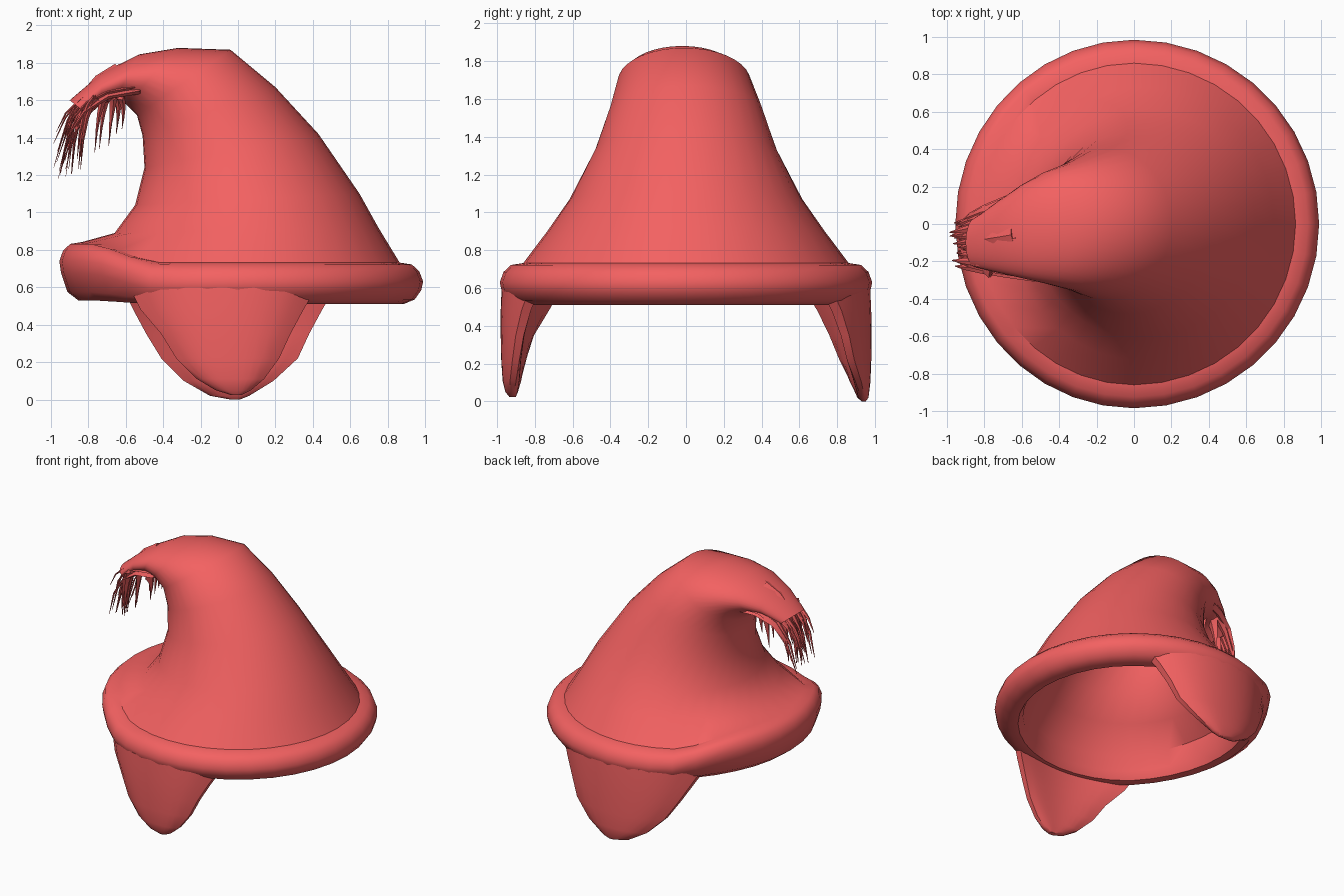
import bpy, bmesh, math, random
from mathutils import Vector

if "Cube" in bpy.data.objects:
    bpy.data.objects.remove(bpy.data.objects["Cube"])

random.seed(4)
mat = bpy.data.materials.new("red")
mat.diffuse_color = (0.9, 0.12, 0.12, 1)
mat.use_nodes = True
mat.node_tree.nodes["Principled BSDF"].inputs["Base Color"].default_value = mat.diffuse_color
N = 36


def loft(name, rings, angle=40):
    """Skin a list of closed point loops and cap both ends."""
    bm = bmesh.new()
    vs = [[bm.verts.new(p) for p in r] for r in rings]
    for a, b in zip(vs, vs[1:]):
        n = len(a)
        for i in range(n):
            j = (i + 1) % n
            bm.faces.new((a[i], a[j], b[j], b[i]))
    bm.faces.new(vs[0][::-1])
    bm.faces.new(vs[-1])
    bmesh.ops.recalc_face_normals(bm, faces=bm.faces)
    me = bpy.data.meshes.new(name)
    bm.to_mesh(me)
    bm.free()
    ob = bpy.data.objects.new(name, me)
    bpy.context.collection.objects.link(ob)
    me.materials.append(mat)
    bpy.ops.object.select_all(action='DESELECT')
    ob.select_set(True)
    bpy.context.view_layer.objects.active = ob
    bpy.ops.object.shade_smooth_by_angle(angle=math.radians(angle))
    return ob


def section(lx, lz, rx, rz, hw, cy=0.0):
    """Tilted ellipse given by its left and right ends and half width."""
    l, r = Vector((lx, cy, lz)), Vector((rx, cy, rz))
    c, u = (l + r) / 2, (r - l) / 2
    return [c + u * math.cos(t) + Vector((0, hw * math.sin(t), 0))
            for t in (2 * math.pi * i / N for i in range(N))]


def rim(r, z, lift):
    """Round brim loop that turns up towards -x."""
    pts = []
    for i in range(N):
        t = 2 * math.pi * i / N
        x, y = r * math.cos(t), r * math.sin(t)
        k = min(max((-x - 0.42) / 0.42, 0), 1)
        pts.append(Vector((x * (0.97 if x < 0 else 1.005), y,
                           z + lift * k * k * (3 - 2 * k))))
    return pts


# crown, rolled brim and hollow inside as one shell
inner = [section(-.42, 1.42, .12, 1.52, .28), section(-.43, 1.25, .33, 1.36, .38),
         section(-.46, 1.04, .54, 1.06, .53), section(-.58, .86, .65, .88, .64)]
brim = [rim(.77, .68, .06), rim(.785, .57, .03), rim(.82, .515, .02),
        rim(.88, .51, .02), rim(.94, .535, .04), rim(.975, .585, .09),
        rim(.985, .63, .11), rim(.965, .685, .11), rim(.925, .722, .11),
        rim(.86, .732, .11)]
outer = [section(-.66, .89, .75, .92, .73), section(-.55, 1.04, .65, 1.10, .615),
         section(-.50, 1.24, .43, 1.42, .48), section(-.51, 1.41, .20, 1.67, .405),
         section(-.54, 1.52, -.04, 1.87, .35, -.01),
         section(-.60, 1.58, -.32, 1.88, .30, -.02),
         section(-.66, 1.60, -.53, 1.845, .25, -.04),
         section(-.73, 1.58, -.73, 1.745, .19, -.07),
         section(-.80, 1.52, -.90, 1.60, .13, -.10)]
loft("hat_shell", inner + brim + outer)


# ear flaps: curved tongues hanging from the brim
def flap(name, side, rows):
    rings = []
    n = 12
    for z, x0, x1, ro, ri in rows:
        out, inn = [], []
        for i in range(n + 1):
            s = i / n
            x = x0 + (x1 - x0) * s
            bulge = (1 - abs(2 * s - 1) ** 4)
            mid, half = (ro + ri) / 2, (ro - ri) / 2 * (0.35 + 0.65 * bulge)
            out.append((x, side * math.sqrt((mid + half) ** 2 - x * x), z))
            inn.append((x, side * math.sqrt((mid - half) ** 2 - x * x), z))
        rings.append(out + inn[::-1])
    loft(name, rings)


flap("front_ear_flap", -1, [
    (.60, -.58, .42, .975, .83), (.48, -.52, .35, .98, .85), (.35, -.41, .28, .98, .865),
    (.22, -.33, .22, .977, .875), (.11, -.22, .14, .97, .88), (.05, -.12, .07, .955, .89),
    (.025, -.04, .02, .935, .90)])
flap("back_ear_flap", 1, [
    (.60, -.62, .52, .975, .83), (.48, -.56, .45, .98, .85), (.35, -.49, .38, .98, .865),
    (.22, -.41, .32, .98, .875), (.10, -.29, .19, .975, .89), (.02, -.15, .06, .965, .91),
    (0, -.04, .01, .95, .93)])


# ragged strands trailing from the tip
def strand(name, p0, p1, p2, width):
    p0, p1, p2 = Vector(p0), Vector(p1), Vector(p2)
    rings = []
    for i in range(5):
        t = i / 4
        p = p0 * (1 - t) ** 2 + p1 * 2 * t * (1 - t) + p2 * t * t
        d = ((p1 - p0) * (1 - t) + (p2 - p1) * t).normalized()
        u = d.orthogonal().normalized() if abs(d.y) > .98 else d.cross(Vector((0, 1, 0))).normalized()
        v = d.cross(u)
        w = width * (1 - t) + 0.003
        rings.append([p + v * w, p + u * w * .35, p - v * w, p - u * w * .35])
    loft(name, rings, 25)


for i in range(26):
    s = (i + 0.5) / 26 * 2 - 1
    j = random.uniform
    # strands lying over the top and sides of the tip
    strand("tip_strand", (-.60 + .12 * abs(s) + j(-.06, .04), -.05 + .22 * s, 1.78 - .14 * s * s),
           (-.88 + j(-.03, .03), -.09 + .15 * s, 1.70 - .06 * abs(s)),
           (-.965 + j(-.025, .06), -.10 + .13 * s, j(1.18, 1.45)), .045)
for i in range(14):
    j = random.uniform
    x, y = j(-.88, -.60), j(-.22, .03)
    # strands hanging under the tip
    strand("under_strand", (x * .55 - .30, y * 1.1, 1.62), (x, y, 1.58),
           (x - .02, y, 1.44 - .8 * (-x - .58) + j(-.02, .06)), .06)
